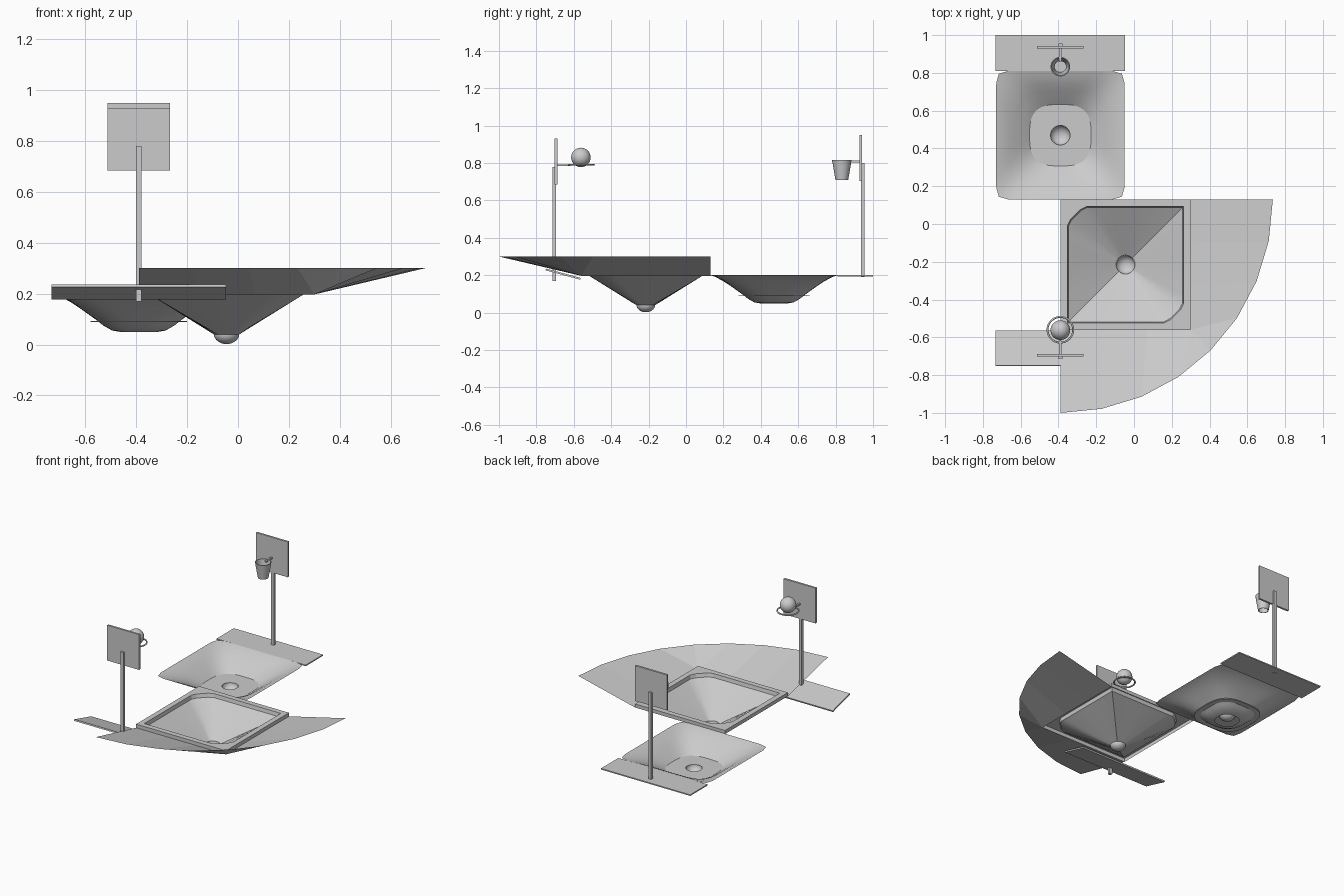
import bpy, bmesh, math
from mathutils import Matrix, Vector

if "Cube" in bpy.data.objects:
    bpy.data.objects.remove(bpy.data.objects["Cube"])

grey = bpy.data.materials.new("plain grey")
grey.diffuse_color = (0.6, 0.6, 0.6, 1)
grey.use_nodes = True
grey.node_tree.nodes["Principled BSDF"].inputs["Base Color"].default_value = grey.diffuse_color


def finish(name, bm, smooth=None):
    me = bpy.data.meshes.new(name)
    bm.to_mesh(me)
    bm.free()
    me.materials.append(grey)
    if smooth:
        me.polygons.foreach_set("use_smooth", [True] * len(me.polygons))
        me.set_sharp_from_angle(angle=math.radians(smooth))
    ob = bpy.data.objects.new(name, me)
    bpy.context.collection.objects.link(ob)
    return ob


def box(name, c, size, tilt=0):
    bm = bmesh.new()
    m = Matrix.Translation(c) @ Matrix.Rotation(tilt, 4, 'X') @ Matrix.Diagonal((*size, 1))
    bmesh.ops.create_cube(bm, size=1, matrix=m)
    return finish(name, bm)


def loft(name, c, rings, n=64, cap=False, smooth=30):
    """rings: (radius function of angle, z), joined in order"""
    bm = bmesh.new()
    loops = []
    for f, z in rings:
        loop = []
        for i in range(n):
            a = 2 * math.pi * i / n
            r = f(a)
            loop.append(bm.verts.new((c[0] + r * math.cos(a), c[1] + r * math.sin(a), z)))
        loops.append(loop)
    for A, B in zip(loops, loops[1:]):
        for i in range(n):
            j = (i + 1) % n
            bm.faces.new((A[i], A[j], B[j], B[i]))
    if cap:
        bm.faces.new(loops[-1])
    return finish(name, bm, smooth)


def circle(r):
    return lambda a: r


def square(h, cut=0):
    """square outline; two opposite corners cut off"""
    def f(a):
        c, s = math.cos(a), math.sin(a)
        r = h / max(abs(c), abs(s))
        return min(r, (2 * h - cut) / max(abs(s - c), 1e-6))
    return f


def rounded(h, p):
    return lambda a: h / (abs(math.cos(a)) ** p + abs(math.sin(a)) ** p) ** (1 / p)


def cup(name, c, r, top, depth):
    steps = [i * math.pi / 16 for i in range(8)]
    loft(name, c, [(circle(r * math.cos(t)), top - depth * math.sin(t)) for t in steps],
         n=24, cap=True, smooth=60)


# square pit: raised curb, sloping sides and cup
A = (-0.045, -0.215)
loft("square_pit_curb", A, [(square(0.345), 0.197), (square(0.345), 0.222),
                            (square(0.308, 0.085), 0.222), (square(0.303, 0.085), 0.197)], smooth=None)
loft("square_pit_slope", A, [(square(0.303, 0.085), 0.197), (circle(0.05), 0.04)], smooth=20)
cup("square_pit_cup", A, 0.05, 0.042, 0.04)

# fan shaped apron rising from two sides of the square pit
bm = bmesh.new()
arc = []
for i in range(9):
    a = math.radians(-90 + 11.25 * i)
    arc.append(bm.verts.new((-0.39 + 1.125 * math.cos(a), 0.13 + 1.13 * math.sin(a), 0.3)))
corner = bm.verts.new((0.30, -0.56, 0.197))
front = [bm.verts.new((-0.39 + 0.23 * i, -0.56, 0.197)) for i in range(3)] + [corner]
side = [corner] + [bm.verts.new((0.30, -0.56 + 0.23 * i, 0.197)) for i in range(1, 4)]
for i in range(3):
    bm.faces.new((arc[i], arc[i + 1], front[i + 1], front[i]))
    bm.faces.new((arc[i + 5], arc[i + 6], side[i + 1], side[i]))
for i in (3, 4):
    bm.faces.new((arc[i], arc[i + 1], corner))
finish("fan_apron", bm)

# rounded bowl with ledge plate and cup
B = (-0.39, 0.47)
profile = [(0.34, 16, 0.2), (0.315, 9, 0.192), (0.27, 5, 0.168), (0.235, 4, 0.145),
           (0.20, 3.5, 0.12), (0.165, 3, 0.095), (0.14, 3, 0.075), (0.105, 2.6, 0.055),
           (0.075, 2.4, 0.05)]
loft("round_bowl", B, [(rounded(h, p), z) for h, p, z in profile], smooth=40)
loft("bowl_ledge", B, [(circle(0.052), 0.088), (rounded(0.19, 3), 0.088),
                       (rounded(0.19, 3), 0.093), (circle(0.052), 0.093)], smooth=None)
cup("bowl_cup", B, 0.052, 0.092, 0.042)

# footing slabs
box("back_slab", (-0.39, 0.905, 0.196), (0.685, 0.19, 0.008))
box("front_slab", (-0.39, -0.657, 0.206), (0.685, 0.192, 0.010), -math.atan2(0.05, 0.186))

# two goal posts with backboards; d is the direction the board faces
for name, y, d, z0, top in (("front", -0.705, 1, 0.17, 0.93), ("back", 0.945, -1, 0.19, 0.95)):
    ptop = top - 0.15
    box(name + "_pole", (-0.39, y, (z0 + ptop) / 2), (0.022, 0.02, ptop - z0))
    box(name + "_backboard", (-0.39, y + d * 0.01, top - 0.1225), (0.245, 0.014, 0.245))
    box(name + "_arm", (-0.39, y + d * 0.05, top - 0.142), (0.012, 0.075, 0.01))

# hoop ring on the front post
R = (-0.39, -0.56)
loft("hoop_ring", R, [(circle(0.068 + 0.005 * math.cos(t * math.pi / 3)),
                       0.79 + 0.005 * math.sin(t * math.pi / 3)) for t in range(7)], n=32, smooth=70)

# ball resting in the ring
bm = bmesh.new()
bmesh.ops.create_uvsphere(bm, u_segments=32, v_segments=16, radius=0.052,
                          matrix=Matrix.Translation((-0.39, -0.562, 0.83)))
finish("ball", bm, 60)

# open tapered net on the back post
loft("net", (-0.39, 0.833), [(circle(0.030), 0.708), (circle(0.034), 0.708), (circle(0.052), 0.815),
                             (circle(0.047), 0.815), (circle(0.030), 0.708)], n=24, smooth=40)
